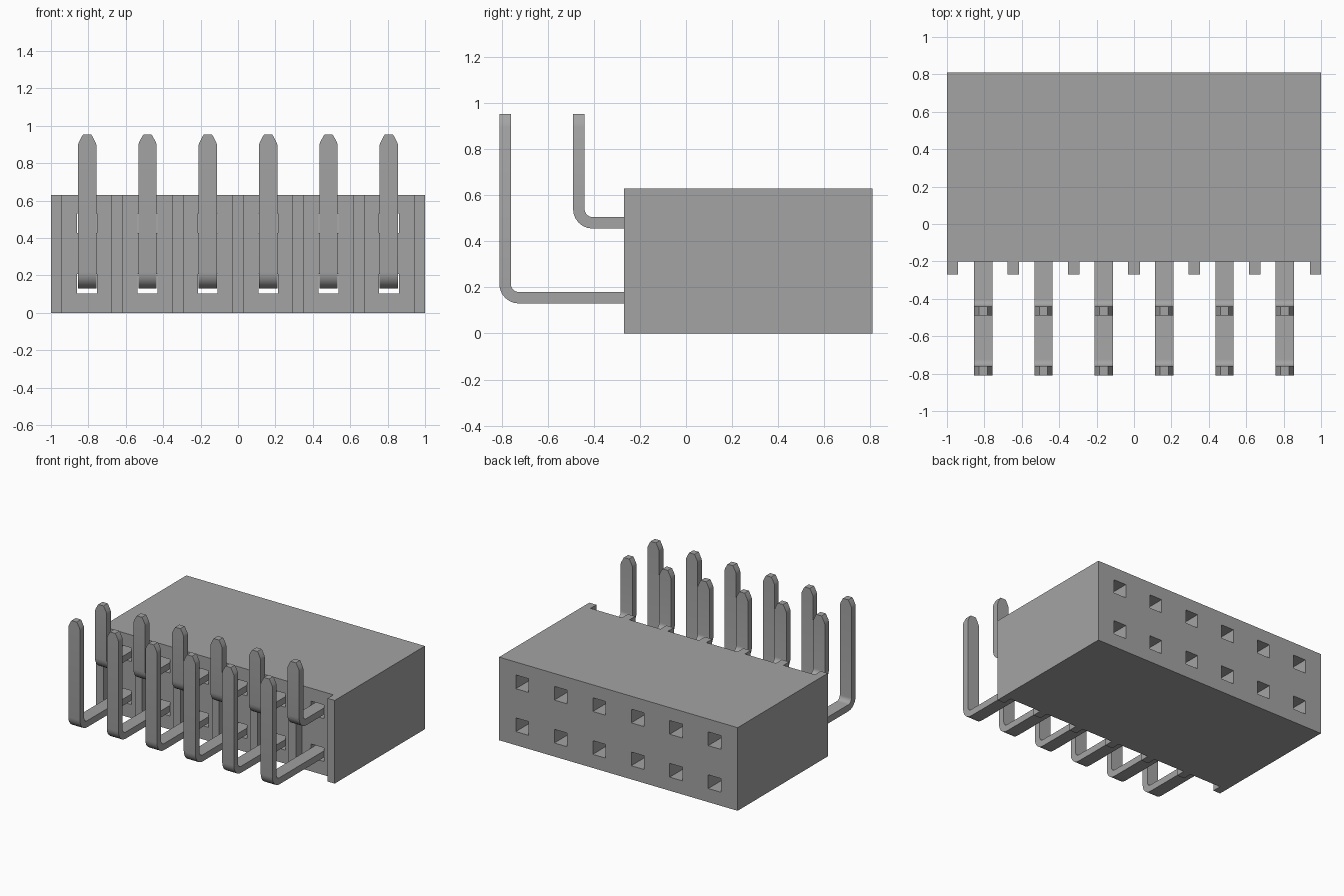
import bpy, bmesh, math
from mathutils import Matrix

cube = bpy.data.objects.get("Cube")
if cube:
    bpy.data.objects.remove(cube, do_unlink=True)

PITCH = 0.3226
COLUMNS = [(i - 2.5) * PITCH for i in range(6)]
ROWS = {"lower": (0.155, -0.785), "upper": (0.48, -0.465)}  # height, upright y
HEIGHT, BACK, FRONT, WALL = 0.63, 0.81, -0.27, -0.2
PIN_T, PIN_W, TIP_Z = 0.05, 0.098, 0.953

grey = bpy.data.materials.new("mid grey")
grey.use_nodes = True
colour = (0.37, 0.37, 0.37, 1)
grey.diffuse_color = colour
grey.node_tree.nodes["Principled BSDF"].inputs["Base Color"].default_value = colour


def finish(bm, name):
    bmesh.ops.recalc_face_normals(bm, faces=bm.faces)
    mesh = bpy.data.meshes.new(name)
    bm.to_mesh(mesh)
    bm.free()
    mesh.materials.append(grey)
    return mesh


def add(name, mesh):
    ob = bpy.data.objects.new(name, mesh)
    bpy.context.collection.objects.link(ob)
    return ob


def select(ob):
    bpy.ops.object.select_all(action='DESELECT')
    ob.select_set(True)
    bpy.context.view_layer.objects.active = ob


# Housing: comb-shaped plan with ribs between the pin columns, pulled upward
ribs = [(-1, -0.94)] + [(k * PITCH - 0.031, k * PITCH + 0.031) for k in range(-2, 3)] + [(0.94, 1)]
plan = [(1, BACK), (-1, BACK)]
for a, b in ribs:
    if a > -1:
        plan.append((a, WALL))
    plan += [(a, FRONT), (b, FRONT)]
    if b < 1:
        plan.append((b, WALL))
bm = bmesh.new()
face = bm.faces.new([bm.verts.new((x, y, 0)) for x, y in plan])
top = bmesh.ops.extrude_face_region(bm, geom=[face])["geom"]
bmesh.ops.translate(bm, vec=(0, 0, HEIGHT),
                    verts=[v for v in top if isinstance(v, bmesh.types.BMVert)])
housing = add("housing", finish(bm, "housing"))

# Square sockets running through the housing
bm = bmesh.new()
for x in COLUMNS:
    for z, _ in ROWS.values():
        bmesh.ops.create_cube(bm, size=1, matrix=Matrix.Translation((x, 0.3, z))
                              @ Matrix.Diagonal((0.106, 1.4, 0.104, 1)))
cutter = add("socket_cutter", finish(bm, "socket_cutter"))
cutter.hide_render = True
cut = housing.modifiers.new("sockets", 'BOOLEAN')
cut.operation, cut.solver, cut.object = 'DIFFERENCE', 'EXACT', cutter
select(housing)
bpy.ops.object.modifier_apply(modifier=cut.name)
bpy.data.objects.remove(cutter, do_unlink=True)


# Bent pin: flat bar swept from inside the socket, round the bend, up to a tapered tip
def pin_mesh(name, z, y):
    h, w, r = PIN_T / 2, PIN_W / 2, 0.06
    sections = [(0.3, z, 0, w)]
    for i in range(7):
        a = math.pi / 2 * i / 6
        sections.append((y + r - r * math.sin(a), z + r - r * math.cos(a), a, w))
    sections += [(y, TIP_Z - 0.055, math.pi / 2, w),
                 (y, TIP_Z - 0.04, math.pi / 2, w * 0.9),
                 (y, TIP_Z - 0.008, math.pi / 2, w * 0.56),
                 (y, TIP_Z, math.pi / 2, w * 0.45)]
    bm = bmesh.new()
    rings = []
    for cy, cz, a, hw in sections:
        ny, nz = h * math.sin(a), h * math.cos(a)
        rings.append([bm.verts.new((sx * hw, cy + s * ny, cz + s * nz))
                      for sx, s in ((-1, -1), (1, -1), (1, 1), (-1, 1))])
    for p, q in zip(rings, rings[1:]):
        for k in range(4):
            n = (k + 1) % 4
            bm.faces.new((p[k], p[n], q[n], q[k]))
    bm.faces.new(rings[0])
    bm.faces.new(rings[-1])
    return finish(bm, name)


for row, (z, y) in ROWS.items():
    mesh = pin_mesh(row + "_pin", z, y)
    for i, x in enumerate(COLUMNS):
        pin = add(f"{row}_pin_{i + 1}", mesh)
        pin.location.x = x
        if i == 0:
            select(pin)
            bpy.ops.object.shade_smooth_by_angle(angle=math.radians(25))
